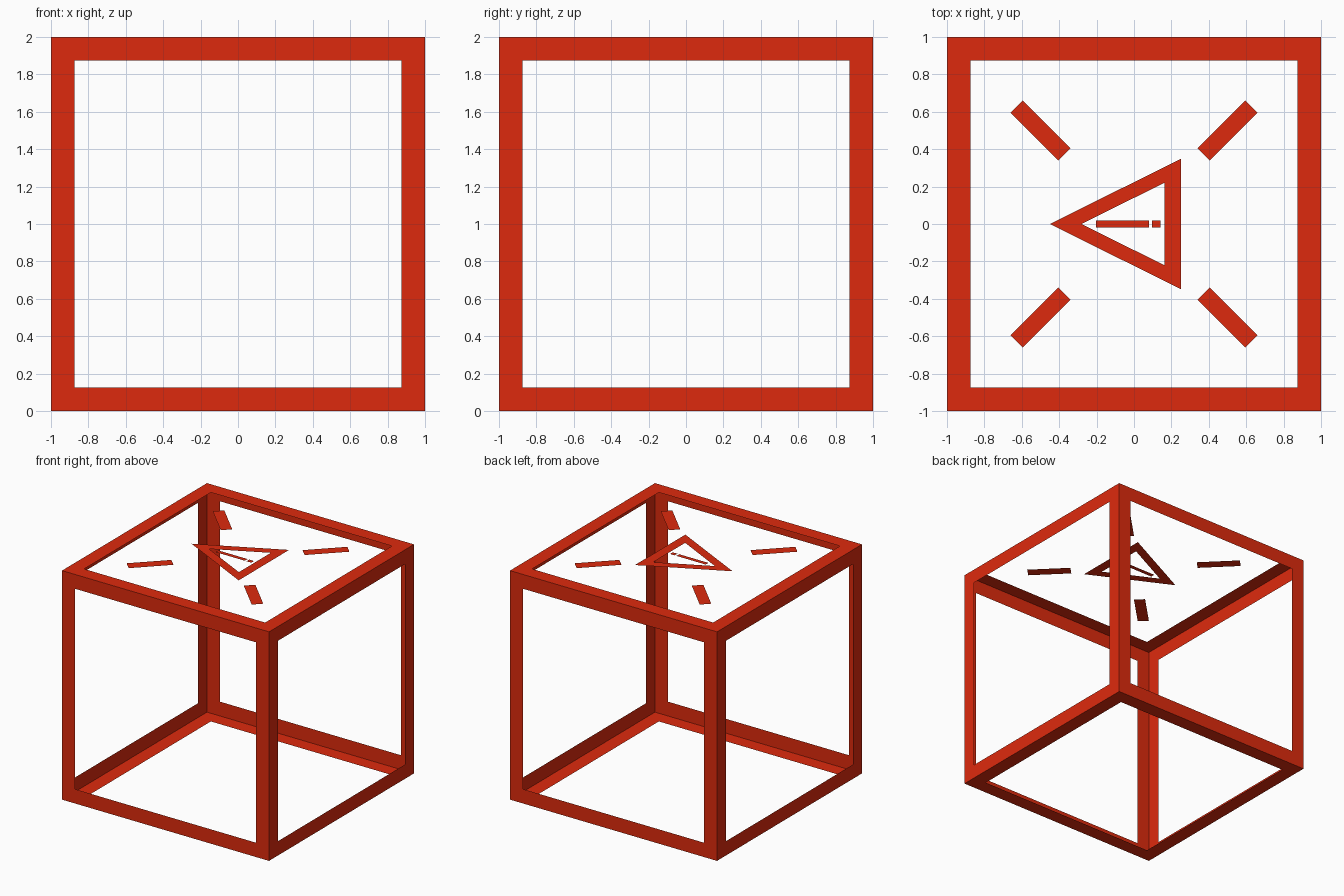
import bpy, bmesh
from mathutils import Matrix, Vector

if "Cube" in bpy.data.objects:
    bpy.data.objects.remove(bpy.data.objects["Cube"])

red = bpy.data.materials.new("red")
red.diffuse_color = (0.73, 0.023, 0.004, 1)
red.use_nodes = True
red.node_tree.nodes["Principled BSDF"].inputs["Base Color"].default_value = red.diffuse_color
TOP = 2.0


def finish(name, bm):
    mesh = bpy.data.meshes.new(name)
    bm.to_mesh(mesh)
    bm.free()
    mesh.materials.append(red)
    obj = bpy.data.objects.new(name, mesh)
    bpy.context.collection.objects.link(obj)
    return obj


def flat_ring(name, outer, inner):
    """Flat band between two matching counter-clockwise outlines on the top plane."""
    bm = bmesh.new()
    a, b = [[bm.verts.new((x, y, TOP)) for x, y in pts] for pts in (outer, inner)]
    n = len(a)
    for i in range(n):
        j = (i + 1) % n
        bm.faces.new((a[i], a[j], b[j], b[i]))
    return finish(name, bm)


def flat_bar(name, centre, length, width, angle=0):
    """Flat rectangle on the top plane."""
    bm = bmesh.new()
    place = (Matrix.Translation(Vector((*centre, TOP)))
             @ Matrix.Rotation(angle, 4, 'Z')
             @ Matrix.Diagonal((length, width, 1, 1)))
    bmesh.ops.create_grid(bm, x_segments=1, y_segments=1, size=0.5, matrix=place)
    return finish(name, bm)


# Open cube frame: thin sheet border on each of the six sides
bm = bmesh.new()
bmesh.ops.create_cube(bm, size=2, matrix=Matrix.Translation((0, 0, 1)))
panels = bm.faces[:]
bmesh.ops.inset_individual(bm, faces=panels, thickness=0.125, use_even_offset=True)
bmesh.ops.delete(bm, geom=panels, context='FACES')
finish("cube_frame", bm)

# Warning triangle outline on the top
flat_ring("warning_triangle",
          [(-0.45, 0), (0.25, -0.348), (0.25, 0.348)],
          [(-0.28, 0), (0.163, -0.221), (0.163, 0.221)])

# Stroke and dot of the warning mark
flat_bar("warning_stroke", (-0.062, 0), 0.282, 0.038)
flat_bar("warning_dot", (0.119, 0), 0.046, 0.038)

# Diagonal dashes pointing to the four corners
for sx in (-1, 1):
    for sy in (-1, 1):
        name = f"dash_{'right' if sx > 0 else 'left'}_{'back' if sy > 0 else 'front'}"
        flat_bar(name, (0.5 * sx, 0.5 * sy), 0.36, 0.093, sx * sy * 0.785398)
